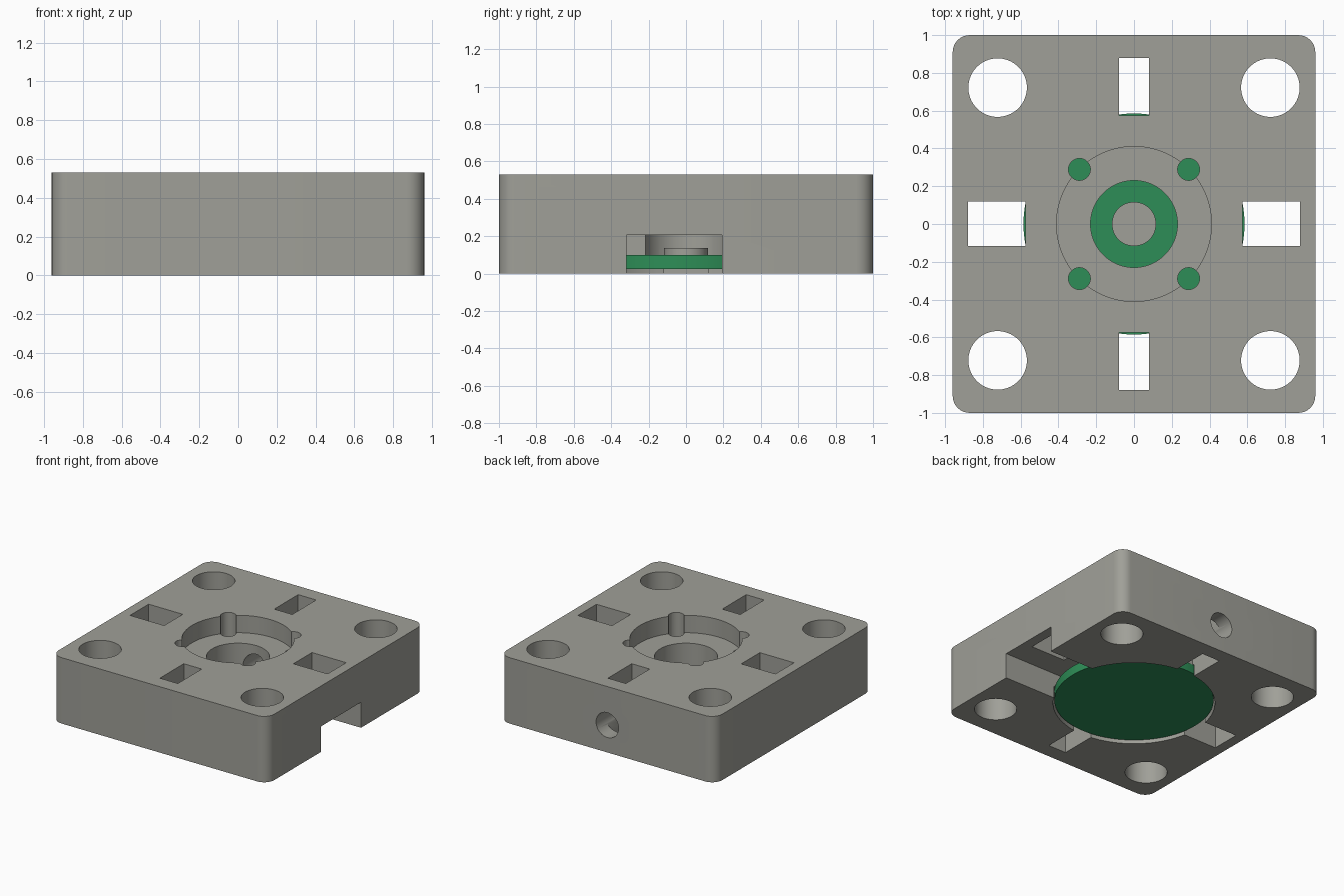
import bpy, math

if "Cube" in bpy.data.objects:
    bpy.data.objects.remove(bpy.data.objects["Cube"])

def material(name, rgb):
    m = bpy.data.materials.new(name)
    m.diffuse_color = (*rgb, 1)
    m.use_nodes = True
    m.node_tree.nodes["Principled BSDF"].inputs["Base Color"].default_value = m.diffuse_color
    return m

GREY = material("warm_grey", (0.35, 0.35, 0.315))
GREEN = material("board_green", (0.027, 0.27, 0.095))

def cylinder(name, x, y, r, z0, z1, sides=64):
    bpy.ops.mesh.primitive_cylinder_add(vertices=sides, radius=r, depth=z1 - z0,
                                        location=(x, y, (z0 + z1) / 2))
    o = bpy.context.object
    o.name = name
    return o

def box(name, x0, x1, y0, y1, z0, z1):
    bpy.ops.mesh.primitive_cube_add(size=1, location=((x0 + x1) / 2, (y0 + y1) / 2, (z0 + z1) / 2))
    o = bpy.context.object
    o.name = name
    o.scale = (x1 - x0, y1 - y0, z1 - z0)
    bpy.ops.object.transform_apply(location=False, rotation=False, scale=True)
    return o

def activate(o):
    bpy.ops.object.select_all(action='DESELECT')
    o.select_set(True)
    bpy.context.view_layer.objects.active = o

def cut(target, cutter):
    activate(target)
    m = target.modifiers.new("cut", 'BOOLEAN')
    m.operation = 'DIFFERENCE'
    m.solver = 'EXACT'
    m.object = cutter
    bpy.ops.object.modifier_apply(modifier=m.name)
    bpy.data.objects.remove(cutter, do_unlink=True)

def finish(o, mat):
    o.data.materials.clear()
    o.data.materials.append(mat)
    activate(o)
    bpy.ops.object.shade_smooth_by_angle(angle=math.radians(35))

# Housing block with rounded upright corners
H = 0.53
body = box("housing", -0.96, 0.96, -1, 1, 0, H)
weights = body.data.attributes.new("bevel_weight_edge", 'FLOAT', 'EDGE')
for e in body.data.edges:
    a, b = (body.data.vertices[i].co for i in e.vertices)
    weights.data[e.index].value = 1.0 if abs(a.z - b.z) > 0.1 else 0.0
bev = body.modifiers.new("round", 'BEVEL')
bev.limit_method = 'WEIGHT'
bev.width = 0.09
bev.segments = 8
activate(body)
bpy.ops.object.modifier_apply(modifier=bev.name)

# Central well: board seat below, dish above, bore between
cut(body, cylinder("cutter", 0, 0, 0.595, -0.1, 0.1, 96))
cut(body, cylinder("cutter", 0, 0, 0.41, 0.39, H + 0.1, 96))
cut(body, cylinder("cutter", 0, 0, 0.23, 0.05, H + 0.05))

# Corner holes and the four small holes on the dish rim
for sx in (-1, 1):
    for sy in (-1, 1):
        cut(body, cylinder("cutter", sx * 0.722, sy * 0.722, 0.155, -0.15, H + 0.15))
        cut(body, cylinder("cutter", sx * 0.289, sy * 0.289, 0.058, 0.06, H + 0.06, 32))

# Rectangular slots, one per side
for s in (-1, 1):
    cut(body, box("cutter", s * 0.727 - 0.152, s * 0.727 + 0.152, -0.117, 0.119, -0.12, H + 0.12))
    cut(body, box("cutter", -0.08, 0.08, s * 0.727 - 0.152, s * 0.727 + 0.152, -0.13, H + 0.13))

# Cable notch on the right side, reaching the bore
cut(body, box("cutter", 0.08, 1.2, -0.317, 0.192, -0.14, 0.205))

# Round side hole in the back wall
side = cylinder("cutter", 0, 0, 0.1, -0.5, 0.5, 48)
side.rotation_euler = (math.pi / 2, 0, 0)
side.location = (0, 0.65, 0.22)
bpy.context.view_layer.update()
cut(body, side)
finish(body, GREY)

# Round circuit board and the sensor can on it
finish(cylinder("circuit_board", 0, 0, 0.585, 0.025, 0.098, 96), GREEN)
finish(cylinder("sensor", 0, 0, 0.117, 0.09, 0.138, 48), GREY)
